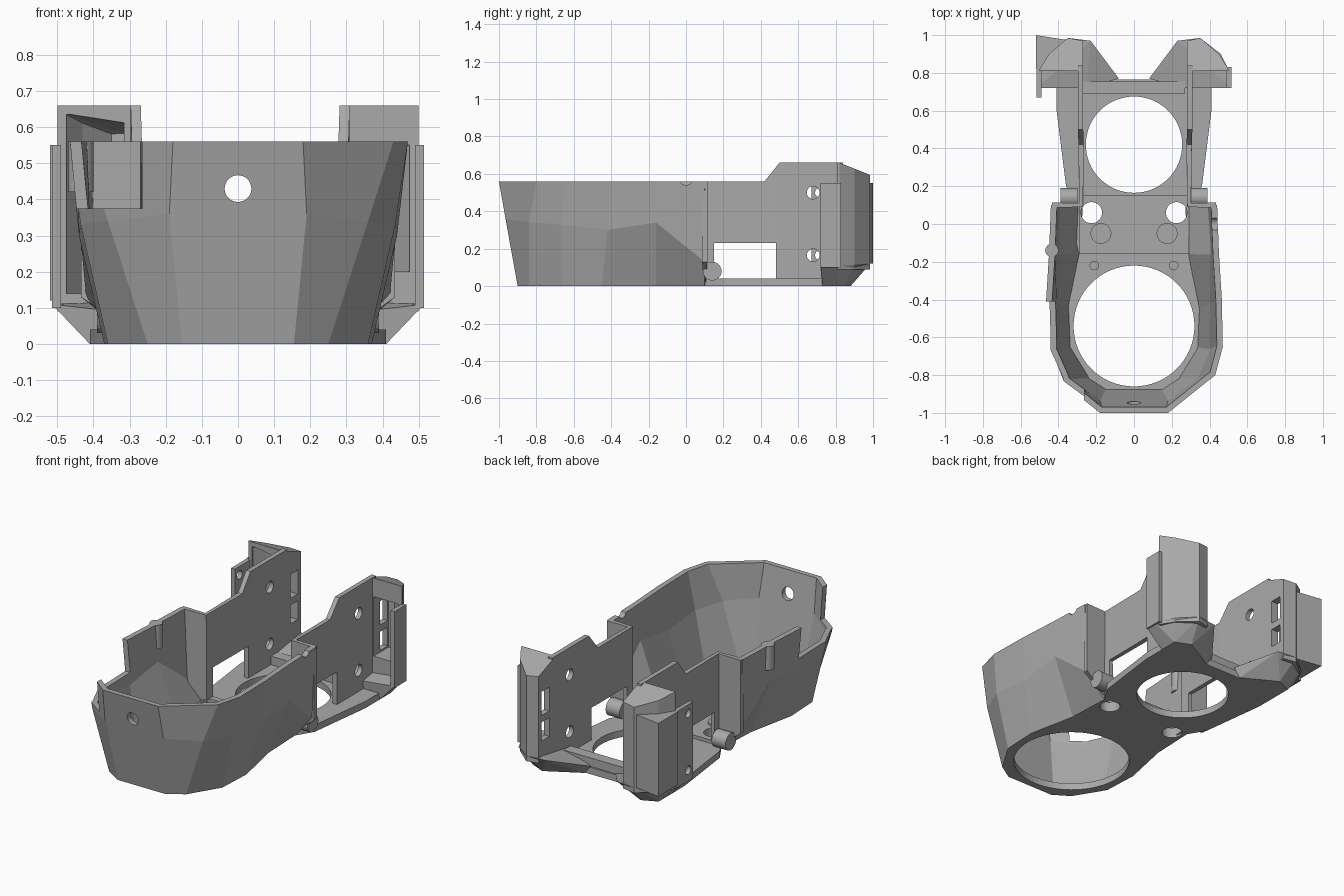
import bpy, bmesh
from math import pi
from mathutils import Matrix, Vector

if "Cube" in bpy.data.objects:
    bpy.data.objects.remove(bpy.data.objects["Cube"], do_unlink=True)

grey = bpy.data.materials.new("matte grey")
grey.use_nodes = True
COLOUR = (0.4, 0.4, 0.4, 1)
grey.diffuse_color = COLOUR
grey.node_tree.nodes["Principled BSDF"].inputs["Base Color"].default_value = COLOUR


def make(name, bm, fix=True):
    if fix:
        bmesh.ops.recalc_face_normals(bm, faces=bm.faces[:])
    mesh = bpy.data.meshes.new(name)
    bm.to_mesh(mesh)
    bm.free()
    mesh.materials.append(grey)
    ob = bpy.data.objects.new(name, mesh)
    bpy.context.scene.collection.objects.link(ob)
    return ob


def bake(ob):
    """Turn the modifier result into plain mesh data."""
    deps = bpy.context.evaluated_depsgraph_get()
    ob.data = bpy.data.meshes.new_from_object(ob.evaluated_get(deps))
    ob.modifiers.clear()


def cut(ob, cutters):
    for c in cutters:
        m = ob.modifiers.new("cut", 'BOOLEAN')
        m.operation, m.solver, m.object = 'DIFFERENCE', 'EXACT', c
    bake(ob)
    for c in cutters:
        bpy.data.objects.remove(c, do_unlink=True)


def prism(name, pts, z0, z1):
    bm = bmesh.new()
    f = bm.faces.new([bm.verts.new((x, y, z0)) for x, y in pts])
    ext = bmesh.ops.extrude_face_region(bm, geom=[f])
    for v in ext["geom"]:
        if isinstance(v, bmesh.types.BMVert):
            v.co.z = z1
    return make(name, bm)


def cylinder(name, centre, r, depth, axis='Z'):
    rot = {'Z': Matrix(), 'X': Matrix.Rotation(pi / 2, 4, 'Y'),
           'Y': Matrix.Rotation(pi / 2, 4, 'X')}[axis]
    bm = bmesh.new()
    bmesh.ops.create_cone(bm, cap_ends=True, segments=64 if r > 0.1 else 32, radius1=r,
                          radius2=r, depth=depth, matrix=Matrix.Translation(centre) @ rot)
    return make(name, bm)


def box(name, lo, hi):
    lo, hi = Vector(lo), Vector(hi)
    bm = bmesh.new()
    bmesh.ops.create_cube(bm, size=1, matrix=Matrix.Translation((lo + hi) / 2)
                          @ Matrix.Diagonal((*(hi - lo), 1)))
    return make(name, bm)


def hull(name, pts):
    bm = bmesh.new()
    for p in pts:
        bm.verts.new(p)
    bmesh.ops.convex_hull(bm, input=bm.verts[:])
    return make(name, bm)


def shell(name, rings, thick, offset):
    """Loft a sheet through open rings of equal length and thicken it."""
    bm = bmesh.new()
    rows = [[bm.verts.new(p) for p in r] for r in rings]
    for lo, hi in zip(rows, rows[1:]):
        for i in range(len(lo) - 1):
            bm.faces.new((lo[i], hi[i], hi[i + 1], lo[i + 1]))
    ob = make(name, bm, fix=False)
    m = ob.modifiers.new("thickness", 'SOLIDIFY')
    m.thickness, m.offset = thick, offset
    bake(ob)
    bm = bmesh.new()
    bm.from_mesh(ob.data)
    bmesh.ops.recalc_face_normals(bm, faces=bm.faces[:])
    bm.to_mesh(ob.data)
    bm.free()
    return ob


def both(half):
    """Half path from front to rear, joined with its mirror image."""
    return half[::-1] + [(-p[0], *p[1:]) for p in half]


def top(y):
    """Height of the rear walls: level, ramp, level, sloped corner roof."""
    return min(.56 + max(0, y - .42) * 1.25, .66) - max(0, y - .82) * .4


# faceted front bowl, front centre to rear end
base = [(.155, -.9), (.25, -.84), (.36, -.66), (.37, -.45), (.31, -.16), (.3, .1)]
middle = [(.19, -.965, .36), (.36, -.84, .34), (.435, -.67, .33), (.44, -.42, .3),
          (.44, -.16, .34), (.42, .1, .13)]
rim = [(.18, -1), (.43, -.8), (.47, -.65), (.465, -.4), (.45, -.16), (.44, .1)]
bowl = shell("front_bowl", [both([(x, y, 0) for x, y in base]), both(middle),
                            both([(x, y, .56) for x, y in rim])], .032, -1)
for v in bowl.data.vertices:
    v.co.z = min(v.co.z, .56)
cut(bowl, [cylinder("front_hole", (0, -.97, .43), .037, .3, 'Y'),
           box("side_notch", (-.7, -1.2, .375), (-.265, -.41, .8)),
           cylinder("rim_notch", (.44, 0, .575), .035, .2, 'X')])

# floor with the two large openings and two screw holes
outline = base + [(.36, .2), (.41, .6), (.41, .75), (.2, .765)]
floor = prism("floor", both(outline), 0, .04)
cut(floor, [cylinder("front_opening", (0, -.54, 0), .32, .3),
            cylinder("rear_opening", (0, .42, 0), .255, .3)]
    + [cylinder("screw_hole", (s * .225, .06, 0), .056, .3) for s in (1, -1)])

# raised panel between the openings
panel = box("floor_panel", (-.29, -.16, .03), (.29, .15, .06))
cut(panel, [cylinder("front_opening", (0, -.54, 0), .335, .3)]
    + [cylinder("screw_hole", (s * .225, .06, 0), .056, .3) for s in (1, -1)])
box("rear_crossbar", (-.27, .69, .03), (.27, .755, .09))

for s, side in ((1, "left"), (-1, "right")):
    # thin rear wall with its return to the bowl; the right one sits further in
    inset = 0 if s > 0 else .012
    path = [(.435, .1, .13), (.292 - inset, .1, .02), (.292 - inset, .42, .02),
            (.295 - inset, .5, .02), (.295 - inset, .84, .02)]
    wall = shell(side + "_rear_wall", [[(s * x, y, z) for x, y, z in path],
                                       [(s * x, y, top(min(y, .82))) for x, y, z in path]],
                 .028, 0)
    a, b = sorted((s * .2, s * .38))
    cut(wall, [box("window", (a, .15, .04), (b, .48, .23))]
        + [cylinder("screw_hole", (s * .29, .68, z), .034, .15, 'X') for z in (.165, .5)])

    # rear corner pillar with a sloped roof, hollow towards the front
    plan = [(.281 - inset, .81), (.281 - inset, .97), (.35, .985), (.45, .9), (.5, .82),
            (.5, .81)]
    hollow = [(.315, .7), (.315, .95), (.35, .955), (.43, .88), (.475, .82), (.475, .7)]
    low, high = (.2, .55) if s > 0 else (.14, .64)
    pillar = hull(side + "_corner_pillar", [(s * x, y, z) for x, y in plan
                                            for z in (.09, top(y))])
    a, b = sorted((s * .2, s * .36))
    cut(pillar, [hull("hollow", [(s * x, y, z) for x, y in hollow
                                 for z in (low, min(high, top(y) - .025))]),
                 box("lower_slot", (a, .87, .21), (b, .94, .32)),
                 box("upper_slot", (a, .87, .36), (b, .94, .5))])

    # chamfered foot under the pillar
    under = [(.18, .74, 0), (.41, .73, 0), (.41, .84, 0), (.32, .88, 0), (.12, .77, 0)]
    over = [(.515, .72, .11), (.513, .79, .11), (.46, .9, .11), (.35, .985, .12),
            (.23, .97, .12), (.08, .77, .05), (.25, .72, .08)]
    hull(side + "_foot", [(s * x, y, z) for x, y, z in under + over])

    # small bosses on the floor, and the locating pins
    cylinder(side + "_boss", (s * .175, -.05, .055), .055, .03)
    cylinder(side + "_pin", (s * .21, -.22, .04), .025, .03)
    # rounded stub behind the bowl end
    cylinder(side + "_stub", (s * .345, .14, .08), .05, .09, 'X')

    # outer cheek of the pillar, longer and drilled on the right side
    front = .72 if s > 0 else .67
    a, b = sorted((s * .49, s * .515))
    cheek = box(side + "_cheek", (a, front, .1), (b, .83, .55))
    if s < 0:
        cut(cheek, [cylinder("lug_hole", (s * .5, .715, z), .025, .15, 'X')
                    for z in (.165, .5)])

# square fin on the right rear corner
prism("corner_fin", [(-.36, .975), (-.52, 1), (-.52, .82), (-.5, .82), (-.45, .89)], .12, .55)
# hook on the right outside wall
cylinder("side_hook", (-.435, -.14, .49), .035, .14)
